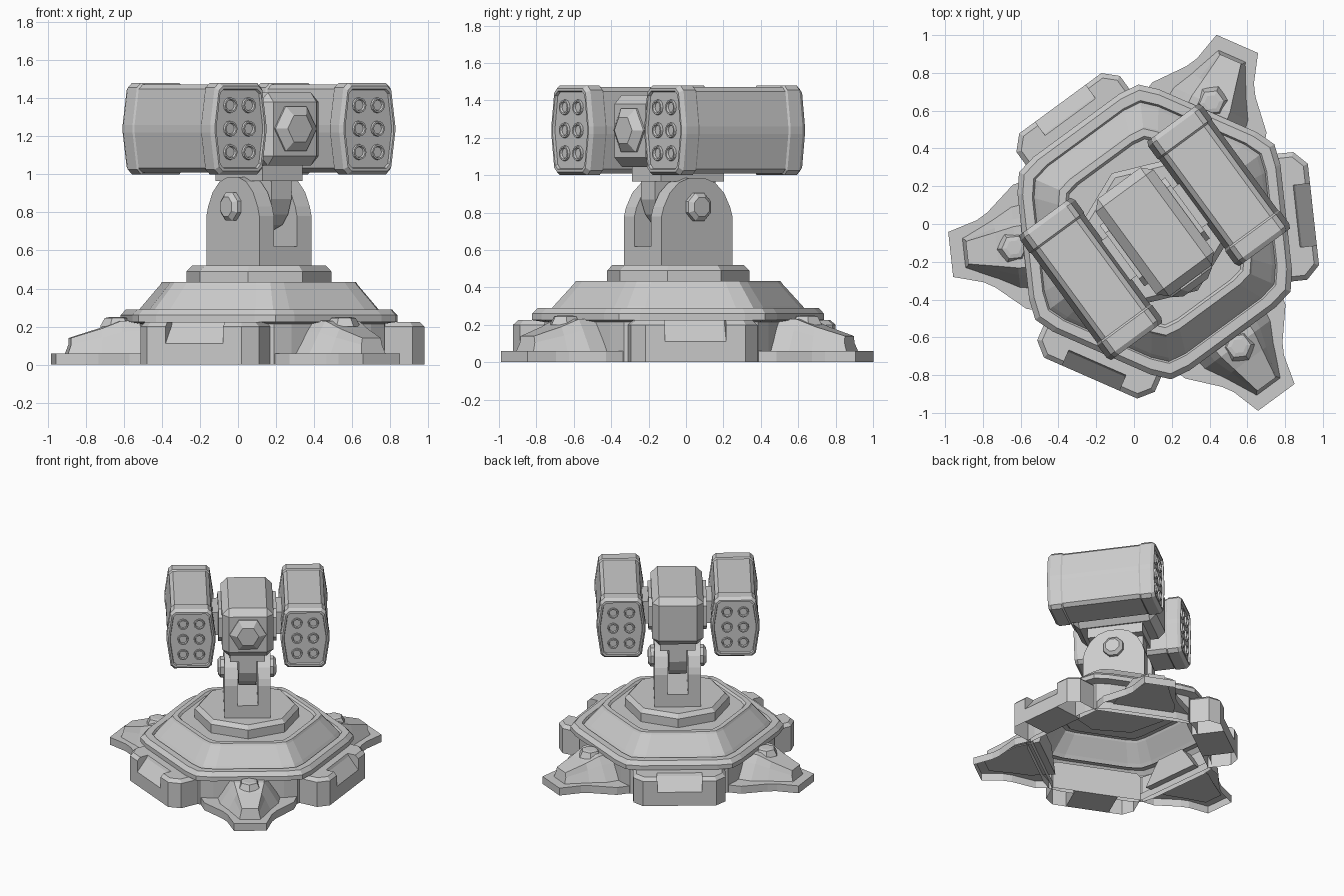
import bpy, bmesh
from math import cos, sin, pi, radians
from mathutils import Matrix, Vector

if "Cube" in bpy.data.objects:
    bpy.data.objects.remove(bpy.data.objects["Cube"])

# Everything is built facing -y around the turret axis, then turned and shifted into place
PLACE = Matrix.Translation((0.11, -0.042, 0)) @ Matrix.Rotation(radians(36.3), 4, 'Z')


def loft(name, rings, bottom=True, top=True, spin=0, bevel=0):
    """Skin a list of equal-length point loops, optionally capped."""
    bm = bmesh.new()
    vs = [[bm.verts.new(p) for p in r] for r in rings]
    n = len(rings[0])
    for a, b in zip(vs, vs[1:]):
        for i in range(n):
            j = (i + 1) % n
            bm.faces.new((a[i], a[j], b[j], b[i]))
    if bottom:
        bm.faces.new(vs[0][::-1])
    if top:
        bm.faces.new(vs[-1])
    bmesh.ops.recalc_face_normals(bm, faces=bm.faces[:])
    if bevel:
        bmesh.ops.bevel(bm, geom=bm.edges[:], offset=bevel, segments=1, affect='EDGES')
    bm.transform(PLACE @ Matrix.Rotation(radians(spin), 4, 'Z'))
    me = bpy.data.meshes.new(name)
    bm.to_mesh(me)
    bm.free()
    ob = bpy.data.objects.new(name, me)
    bpy.context.collection.objects.link(ob)
    return ob


def box(name, x0, x1, y0, y1, z0, z1, bevel=0):
    return loft(name, [[(x0, y0, z), (x1, y0, z), (x1, y1, z), (x0, y1, z)] for z in (z0, z1)], bevel=bevel)


def x_prism(name, prof, x0, x1):
    return loft(name, [[(x, y, z) for y, z in prof] for x in (x0, x1)])


def circle(r, n, a0=0):
    return [(r * cos(a0 + 2 * pi * i / n), r * sin(a0 + 2 * pi * i / n)) for i in range(n)]


def hexagon(R, z):
    """Hexagon with softened corners."""
    pts = []
    for k in range(6):
        for da, s in ((-8, 0.962), (0, 1), (8, 0.962)):
            a = radians(60 * k + da)
            pts.append((R * s * cos(a), R * s * sin(a), z))
    return pts


def both(half):
    """Mirror a half profile (right side, top to bottom) to a closed one."""
    return half + [(-a, b) for a, b in reversed(half)]


# Base shell, open underneath
loft("base_shell", [hexagon(r, z) for r, z in (
    (0.72, 0), (0.72, 0.215), (0.785, 0.225), (0.785, 0.26), (0.755, 0.29), (0.70, 0.29), (0.69, 0.275),
    (0.67, 0.30), (0.56, 0.42), (0.55, 0.435), (0.51, 0.435), (0.495, 0.42))], bottom=False)
# Octagonal turntable
loft("turntable", [[(x, y, z) for x, y in circle(r, 8)] for r, z in (
    (0.385, 0.41), (0.385, 0.49), (0.355, 0.52))])

# Three feet: flared plate, raised hump and a small cap
for i, ang in enumerate((-90, 30, 150), 1):
    plan = [(1.087, 0.12), (0.93, 0.165), (0.87, 0.20), (0.72, 0.33), (0.60, 0.36)]
    plan += [(x, -y) for x, y in reversed(plan)]
    loft(f"foot_plate_{i}", [[(x, y, z) for x, y in plan] for z in (0, 0.06)], bottom=False, spin=ang)
    rings = []
    for r0, r1, hb, ht, z in ((1.02, 1.0, 0.08, 0.06, 0.14), (0.85, 0.84, 0.16, 0.09, 0.19),
                              (0.74, 0.74, 0.22, 0.11, 0.23), (0.55, 0.55, 0.25, 0.12, 0.235)):
        rings.append([(r0, -hb, 0.05), (r1, -ht - (hb - ht) * 0.35, z * 0.75), (r1, -ht, z), (r1, ht, z),
                      (r1, ht + (hb - ht) * 0.35, z * 0.75), (r0, hb, 0.05)])
    loft(f"foot_hump_{i}", rings, spin=ang)
    loft(f"foot_cap_{i}", [[(0.75 + x, y, z) for x, y in circle(r, 6)] for r, z in (
        (0.09, 0.20), (0.065, 0.245), (0.04, 0.25))], spin=ang)

# Three edge blocks: two chamfered shoulders and a sloped centre panel
for i, ang in enumerate((90, -30, -150), 1):
    for side, s in (("left", 1), ("right", -1)):
        low = [(0.6, 0.165), (0.845, 0.165), (0.845, 0.27), (0.775, 0.34), (0.6, 0.34)]
        high = [(0.6, 0.165), (0.82, 0.165), (0.82, 0.26), (0.765, 0.315), (0.6, 0.315)]
        loft(f"block_{side}_{i}", [[(x, s * y, z) for x, y in p] for p, z in (
            (low, 0), (low, 0.2), (high, 0.225))], bottom=False, spin=ang)
    prof = [(0.6, 0), (0.845, 0), (0.845, 0.11), (0.765, 0.205), (0.755, 0.225), (0.6, 0.225)]
    loft(f"block_panel_{i}", [[(x, y, z) for x, z in prof] for y in (-0.165, 0.165)], spin=ang)

# Yoke with pivot bolts
cheek = both([(0.05, 0.985), (0.12, 0.96), (0.18, 0.905), (0.22, 0.83), (0.235, 0.78), (0.235, 0.51)])
for side, s in (("left", -1), ("right", 1)):
    x_prism(f"yoke_cheek_{side}", cheek, s * 0.075, s * 0.17)
    loft(f"pivot_bolt_{side}", [[(s * x, y, 0.83 + z) for y, z in circle(r, 8, pi / 8)] for r, x in (
        (0.08, 0.16), (0.08, 0.195), (0.055, 0.215))])
box("yoke_floor", -0.17, 0.17, -0.235, 0.235, 0.51, 0.62)

# Tilting arm and saddle under the head
x_prism("tilt_arm", both([(0.20, 1.04), (0.20, 0.87), (0.17, 0.79), (0.12, 0.735), (0.05, 0.71)]), -0.065, 0.065)
box("head_saddle", -0.13, 0.13, -0.21, 0.21, 0.965, 1.06)

# Central head with hexagonal sensor
box("head", -0.19, 0.19, -0.32, 0.32, 1.045, 1.43, bevel=0.05)
loft("sensor", [[(x, y, 1.24 + z) for x, z in circle(r, 6)] for r, y in (
    (0.135, -0.30), (0.135, -0.33), (0.08, -0.365))])

# Launcher pods with six tubes at each end and mounting plates
section = both([(0.125, 0.24), (0.152, 0.215), (0.18, 0.02), (0.18, -0.02), (0.152, -0.215), (0.125, -0.24)])
half = [(-0.395, 0.85), (-0.41, 0.87), (-0.41, 0.93), (-0.385, 1), (-0.305, 1), (-0.295, 0.965)]
steps = half + [(-y, s) for y, s in reversed(half)]
for side, s in (("left", -1), ("right", 1)):
    cx = 0.42 * s
    loft(f"pod_{side}", [[(cx + x * k, y, 1.24 + z * k) for x, z in section] for y, k in steps])
    for end, e in (("front", -1), ("back", 1)):
        for c in (-1, 1):
            for row in (-1, 0, 1):
                loft(f"tube_{side}_{end}_{row + 2}_{(c + 3) // 2}",
                     [[(cx + 0.06 * c + x, e * y, 1.24 + 0.123 * row + z) for x, z in circle(r, 12)]
                      for r, y in ((0.042, 0.39), (0.040, 0.409), (0.031, 0.409), (0.027, 0.397))], bottom=False)
    x_prism(f"mount_plate_{side}", both([(0.15, 1.37), (0.2, 1.32), (0.2, 1.16), (0.15, 1.11)]), s * 0.18, s * 0.215)
    box(f"mount_block_{side}", *sorted((s * 0.2, s * 0.28)), -0.13, 0.13, 1.15, 1.33)
